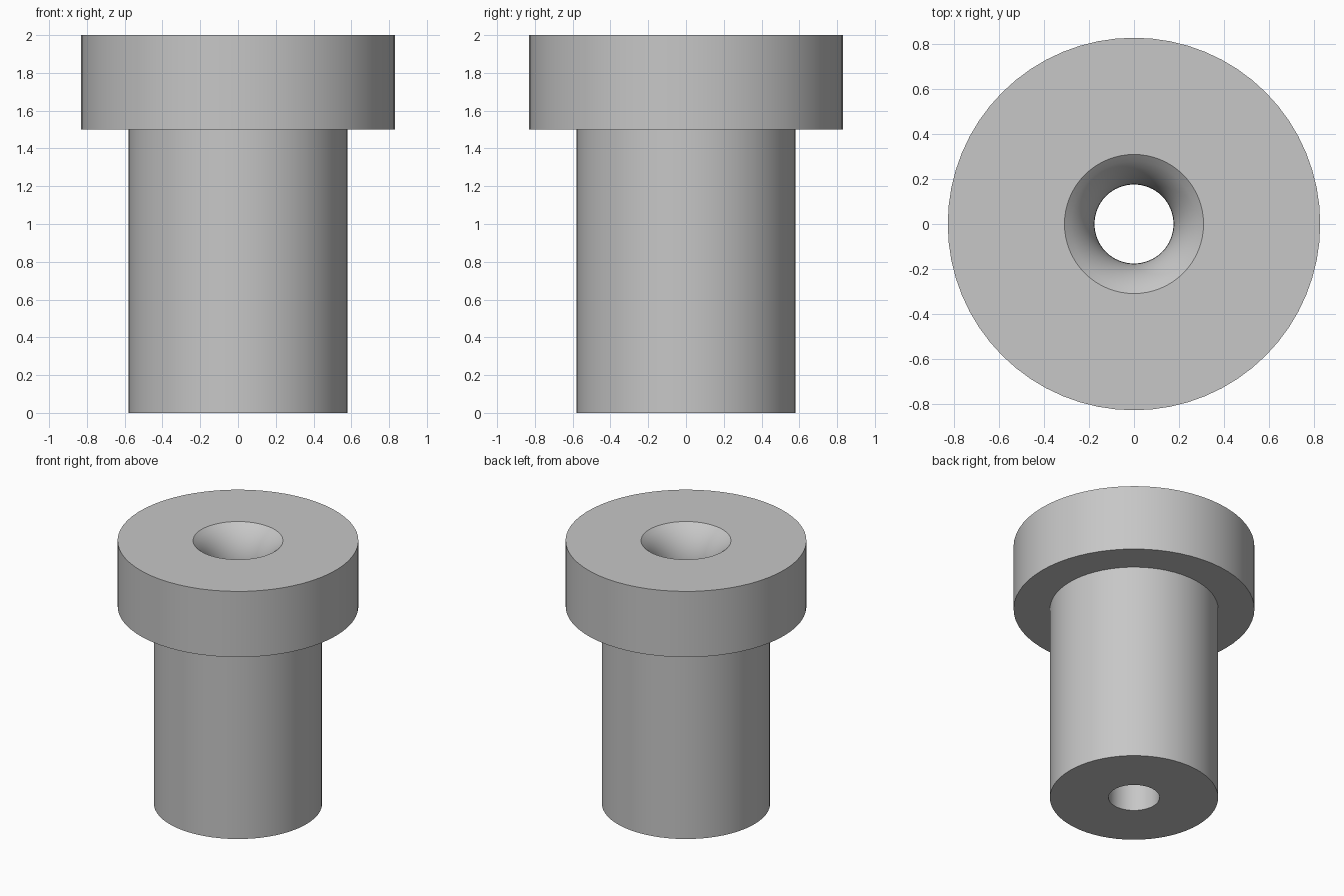
import bpy
import bmesh
from math import acos, cos, sin, radians, tau

cube = bpy.data.objects.get("Cube")
if cube:
    bpy.data.objects.remove(cube, do_unlink=True)

SEGMENTS = 64
BORE, MOUTH = 0.176, 0.31
BODY, HEAD = 0.58, 0.83
SHOULDER, TOP = 1.5, 2.0
FLARE = 0.33  # radius of the rounded bore entry

# Plain grey steel
steel = bpy.data.materials.new("grey_steel")
steel.use_nodes = True
grey = (0.57, 0.57, 0.57, 1.0)
steel.diffuse_color = grey
steel.node_tree.nodes["Principled BSDF"].inputs["Base Color"].default_value = grey

# Half section: body, head, then the flared entry running into the bore
profile = [(BORE, 0), (BODY, 0), (BODY, SHOULDER), (HEAD, SHOULDER), (HEAD, TOP)]
sweep = acos(1 - (MOUTH - BORE) / FLARE)
depth = FLARE * sin(sweep)
STEPS = 8
for i in range(STEPS + 1):
    a = sweep * (1 - i / STEPS)
    profile.append((BORE + FLARE * (1 - cos(a)), TOP - depth + FLARE * sin(a)))

# Revolve the closed section around z
bm = bmesh.new()
section = [bm.verts.new((r, 0, z)) for r, z in profile]
edges = [bm.edges.new((v, section[(i + 1) % len(section)])) for i, v in enumerate(section)]
bmesh.ops.spin(bm, geom=section + edges, cent=(0, 0, 0), axis=(0, 0, 1),
               angle=tau, steps=SEGMENTS, use_merge=False)
bmesh.ops.remove_doubles(bm, verts=bm.verts[:], dist=0.0005)
bmesh.ops.recalc_face_normals(bm, faces=bm.faces[:])

mesh = bpy.data.meshes.new("flanged_bushing")
bm.to_mesh(mesh)
bm.free()
mesh.materials.append(steel)
bushing = bpy.data.objects.new("flanged_bushing", mesh)
bpy.context.collection.objects.link(bushing)

# Smooth round walls with crisp rims
bpy.ops.object.select_all(action="DESELECT")
bushing.select_set(True)
bpy.context.view_layer.objects.active = bushing
bpy.ops.object.shade_smooth_by_angle(angle=radians(30))
